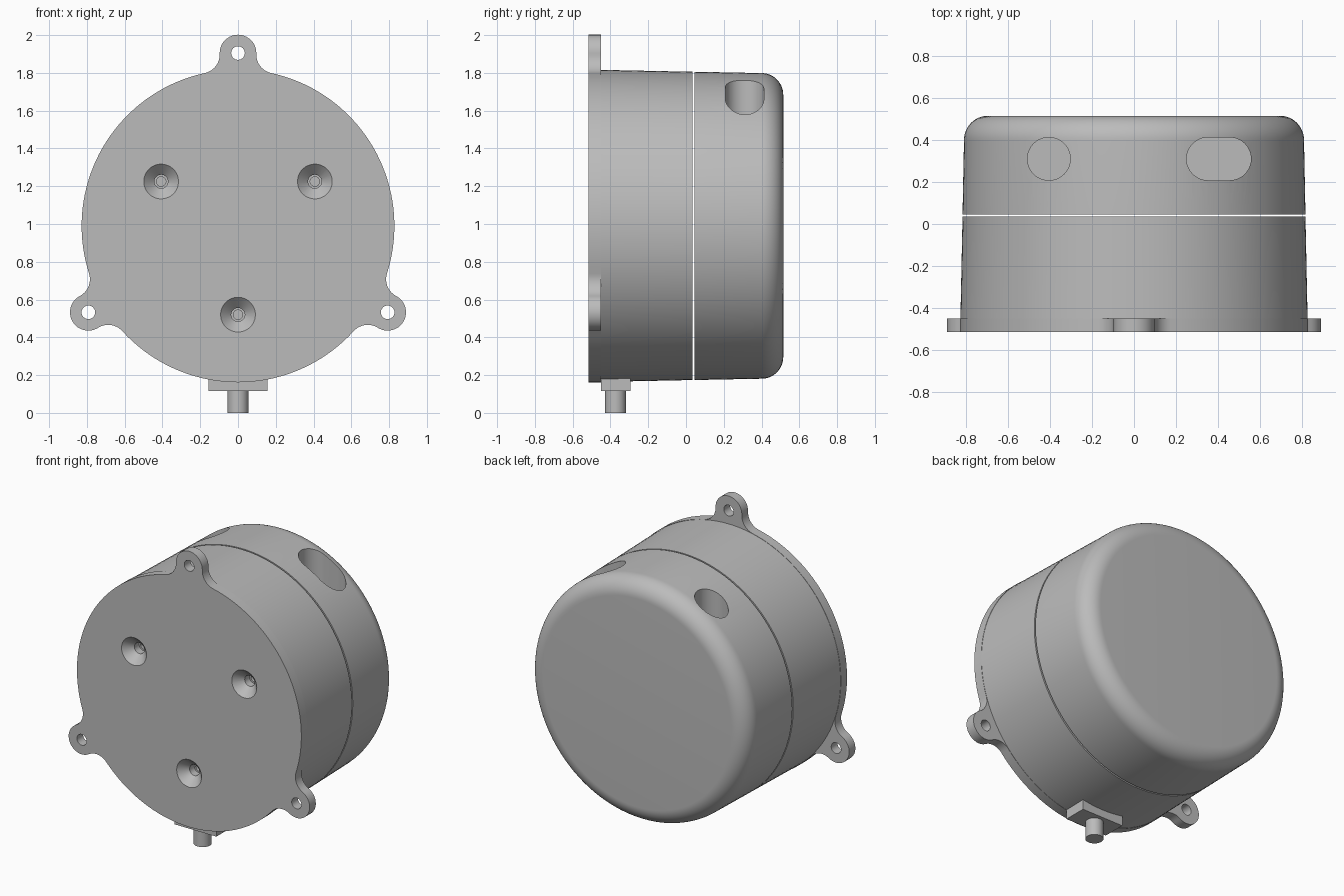
import bpy, bmesh, math
from mathutils import Vector, Matrix

cube = bpy.data.objects.get("Cube")
if cube:
    bpy.data.objects.remove(cube, do_unlink=True)

grey = bpy.data.materials.new("plain grey")
grey.use_nodes = True
colour = (0.5, 0.5, 0.5, 1)
grey.diffuse_color = colour
grey.node_tree.nodes["Principled BSDF"].inputs["Base Color"].default_value = colour

CZ = 0.99            # height of the body axis
R = 0.828            # body radius at the front
FRONT, PLATE, SPLIT, BACK = -0.515, -0.45, 0.035, 0.515


def finish(name, bm):
    bmesh.ops.recalc_face_normals(bm, faces=bm.faces)
    mesh = bpy.data.meshes.new(name)
    bm.to_mesh(mesh)
    bm.free()
    mesh.materials.append(grey)
    obj = bpy.data.objects.new(name, mesh)
    bpy.context.collection.objects.link(obj)
    return obj


def revolve(name, profile, x=0, z=CZ, steps=128):
    """Turn a (radius, y) profile around an axis parallel to y."""
    bm = bmesh.new()
    verts = [bm.verts.new((r, y, 0)) for r, y in profile]
    edges = [bm.edges.new(pair) for pair in zip(verts, verts[1:])]
    bmesh.ops.spin(bm, geom=verts + edges, axis=(0, 1, 0), cent=(0, 0, 0),
                   angle=math.tau, steps=steps)
    bmesh.ops.remove_doubles(bm, verts=bm.verts, dist=1e-5)
    bmesh.ops.translate(bm, verts=bm.verts, vec=(x, 0, z))
    return finish(name, bm)


def extrude(name, points, vec):
    bm = bmesh.new()
    face = bm.faces.new([bm.verts.new(p) for p in points])
    new = bmesh.ops.extrude_face_region(bm, geom=[face])["geom"]
    bmesh.ops.translate(bm, vec=vec,
                        verts=[v for v in new if isinstance(v, bmesh.types.BMVert)])
    return finish(name, bm)


def arc(cx, cy, r, start, end, n):
    return [(cx + r * math.cos(start + (end - start) * i / n),
             cy + r * math.sin(start + (end - start) * i / n)) for i in range(n + 1)]


def cut(target, cutters):
    bpy.context.view_layer.objects.active = target
    for cutter in cutters:
        cutter.hide_render = True
        mod = target.modifiers.new("cut", "BOOLEAN")
        mod.operation, mod.solver, mod.object = "DIFFERENCE", "EXACT", cutter
        bpy.ops.object.modifier_apply(modifier=mod.name)


# Mounting plate: a disc with three filleted ears
EAR, EAR_DIST, FILLET = 0.097, 0.915, 0.1
fx = EAR + FILLET
fy = math.sqrt((R + FILLET) ** 2 - fx ** 2)
meet = math.atan2(fy, fx)
right = arc(fx, fy, FILLET, meet + math.pi, math.pi, 10)
ear = right + arc(0, EAR_DIST, EAR, 0, math.pi, 28) + [(-x, y) for x, y in reversed(right)]
ear_angles = [math.radians(a) for a in (0, 120, 240)]
outline = []
for a in ear_angles:
    turn = Matrix.Rotation(a, 2)
    rim = arc(0, 0, R, math.pi - meet, meet + math.tau / 3, 36)[1:-1]
    outline += [turn @ Vector(p) for p in ear + rim]
plate = extrude("mounting_plate", [(p.x, FRONT, p.y + CZ) for p in outline],
                (0, PLATE - FRONT, 0))

# Base and lid housings, slightly tapered, with a thin gap between
base = revolve("base_housing", [(0, PLATE), (0.826, PLATE), (0.816, SPLIT), (0, SPLIT)])
round_edge = arc(0.694, BACK - 0.115, 0.115, 0, math.pi / 2, 14)
lid = revolve("lid_housing",
              [(0, SPLIT + 0.01), (0.816, SPLIT + 0.01)] + round_edge + [(0, BACK)])

# Holes through the ears and countersunk screw holes
ear_cutters, screw_cutters = [], []
for a in ear_angles:
    s, c = math.sin(a), math.cos(a)
    ear_cutters.append(revolve("ear_hole_cutter", [(0, -0.7), (0.036, -0.7), (0.036, -0.3), (0, -0.3)],
                               -EAR_DIST * s, CZ + EAR_DIST * c, 32))
    screw_cutters.append(revolve(
        "screw_hole_cutter",
        [(0, -0.6), (0.092, -0.6), (0.092, FRONT), (0.036, -0.459), (0.036, -0.41),
         (0.025, -0.41), (0.025, -0.3), (0, -0.3)],
        0.47 * s, CZ - 0.47 * c, 48))
cut(plate, ear_cutters + screw_cutters)
cut(base, screw_cutters)

# Round port and slot in the top of the lid
def port_cutter(x0, x1, y, r):
    pts = arc(x1, y, r, -math.pi / 2, math.pi / 2, 24) + arc(x0, y, r, math.pi / 2, 1.5 * math.pi, 24)
    if x0 == x1:
        pts = arc(x0, y, r, 0, math.tau, 48)[:-1]
    return extrude("port_cutter", [(px, py, 1.3) for px, py in pts], (0, 0, 0.8))


ports = [port_cutter(-0.405, -0.405, 0.31, 0.102), port_cutter(0.352, 0.455, 0.31, 0.102)]
cut(lid, ports)
for cutter in ear_cutters + screw_cutters + ports:
    bpy.data.objects.remove(cutter, do_unlink=True)

# Cable block and outlet pin underneath
block = extrude("cable_block", [(sx * 0.155, y, 0.115) for sx, y in
                                ((-1, -0.45), (1, -0.45), (1, -0.295), (-1, -0.295))], (0, 0, 0.075))
pin = extrude("outlet_pin", [(x, y, 0) for x, y in arc(0, -0.373, 0.055, 0, math.tau, 40)[:-1]],
              (0, 0, 0.13))

bpy.ops.object.select_all(action="DESELECT")
for obj in (plate, base, lid, block, pin):
    obj.select_set(True)
bpy.context.view_layer.objects.active = plate
bpy.ops.object.shade_smooth_by_angle(angle=math.radians(30))
